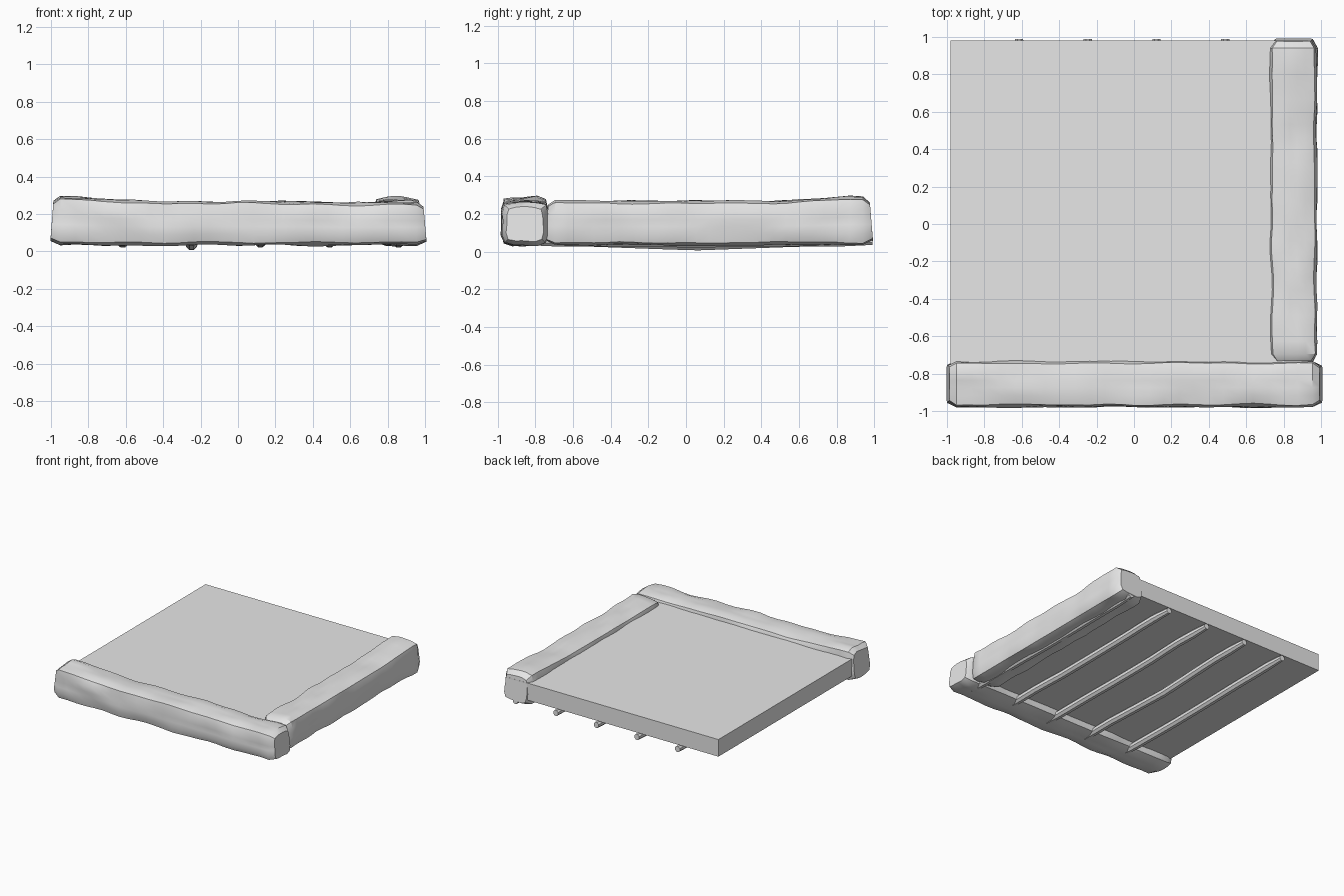
import bpy, bmesh, math
from mathutils import Vector, noise

if "Cube" in bpy.data.objects:
    bpy.data.objects.remove(bpy.data.objects["Cube"], do_unlink=True)

grey = bpy.data.materials.new("stone_grey")
grey.use_nodes = True
grey.diffuse_color = (0.8, 0.8, 0.8, 1)
grey.node_tree.nodes["Principled BSDF"].inputs["Base Color"].default_value = grey.diffuse_color


def finish(bm, name, smooth=False):
    bmesh.ops.recalc_face_normals(bm, faces=bm.faces)
    mesh = bpy.data.meshes.new(name)
    bm.to_mesh(mesh)
    bm.free()
    mesh.materials.append(grey)
    ob = bpy.data.objects.new(name, mesh)
    bpy.context.collection.objects.link(ob)
    if smooth:
        bpy.ops.object.select_all(action='DESELECT')
        ob.select_set(True)
        bpy.context.view_layer.objects.active = ob
        bpy.ops.object.shade_smooth_by_angle(angle=math.radians(35))
    return ob


def skin(bm, rings):
    """Bridge a list of vertex rings and cap both ends."""
    for a, b in zip(rings, rings[1:]):
        for i in range(len(a)):
            j = (i + 1) % len(a)
            bm.faces.new((a[i], a[j], b[j], b[i]))
    bm.faces.new(rings[0])
    bm.faces.new(rings[-1])


def top_at(u, stations):
    """Interpolate the height of the upper side along a beam."""
    for (u0, z0), (u1, z1) in zip(stations, stations[1:]):
        if u <= u1:
            return z0 + (z1 - z0) * (u - u0) / (u1 - u0)
    return stations[-1][1]


def beam(name, start, end, side0, side1, tops, place, seed):
    """Worn rounded beam; u runs along it, s across it, z up."""
    bm = bmesh.new()
    rings, low, n = [], 0.035, 20
    inner = [start + 0.035 + (end - start - 0.07) * k / 24 for k in range(25)]
    cuts = [(start, 0.8)] + [(u, 1.0) for u in inner] + [(end, 0.8)]
    for u, scale in cuts:
        high = top_at(u, tops)
        mid, half = (side0 + side1) / 2, (side1 - side0) / 2
        ring = []
        for i in range(n):
            a = 2 * math.pi * (i + 0.5) / n
            c, d = math.cos(a), math.sin(a)
            r = scale / (abs(c) ** 6 + abs(d) ** 6) ** (1 / 6)
            s, z = c * r, d * r
            bump = noise.noise(Vector((u * 5 + seed, s * 1.3, z * 1.3))) * 0.012
            lean = 0.02 * (1 - z) * (1 if u > 0 else -1) if scale < 1 else 0
            p = (u + lean * 0.5, mid + s * (half + bump - 0.002),
                 (high + low) / 2 + z * ((high - low) / 2 + bump))
            ring.append(bm.verts.new(place(p)))
        rings.append(ring)
    skin(bm, rings)
    return finish(bm, name, True)


# Flat slab
bm = bmesh.new()
bmesh.ops.create_cube(bm, size=1)
for v in bm.verts:
    v.co = (0.93 if v.co.x > 0 else -0.98,
            0.98 if v.co.y > 0 else -0.9,
            0.23 if v.co.z > 0 else 0.09)
finish(bm, "floor_slab")

# Edge beams on the front and the left side
beam("front_beam", -0.985, 0.99, -0.98, -0.73,
     [(-1, 0.29), (-0.93, 0.293), (-0.4, 0.265), (0, 0.27), (0.5, 0.262), (1, 0.26)],
     lambda p: p, 2.3)
beam("left_beam", -0.73, 0.975, 0.725, 0.98,
     [(-0.73, 0.27), (0, 0.268), (0.5, 0.272), (0.92, 0.295), (1, 0.28)],
     lambda p: (p[1], p[0], p[2]), 7.1)

# Thin crooked poles under the slab
for k in range(5):
    bm = bmesh.new()
    x = -0.615 + 0.368 * k
    sag = 0.022 if k == 1 else 0.006
    rings = []
    for j in range(13):
        y = -0.86 + 1.85 * j / 12
        dz = -sag * max(0, 1 - abs(y - 0.05) / 0.6)
        wob = noise.noise(Vector((k * 3.7, y * 3, 0.5))) * 0.008
        r = 0.024 if j in (0, 12) else 0.032
        rings.append([bm.verts.new((x + wob + r * math.cos(a), y, 0.058 + dz + r * math.sin(a)))
                      for a in (math.pi * (i + 0.5) / 4 for i in range(8))])
    skin(bm, rings)
    finish(bm, "pole_%d" % (k + 1), True)
